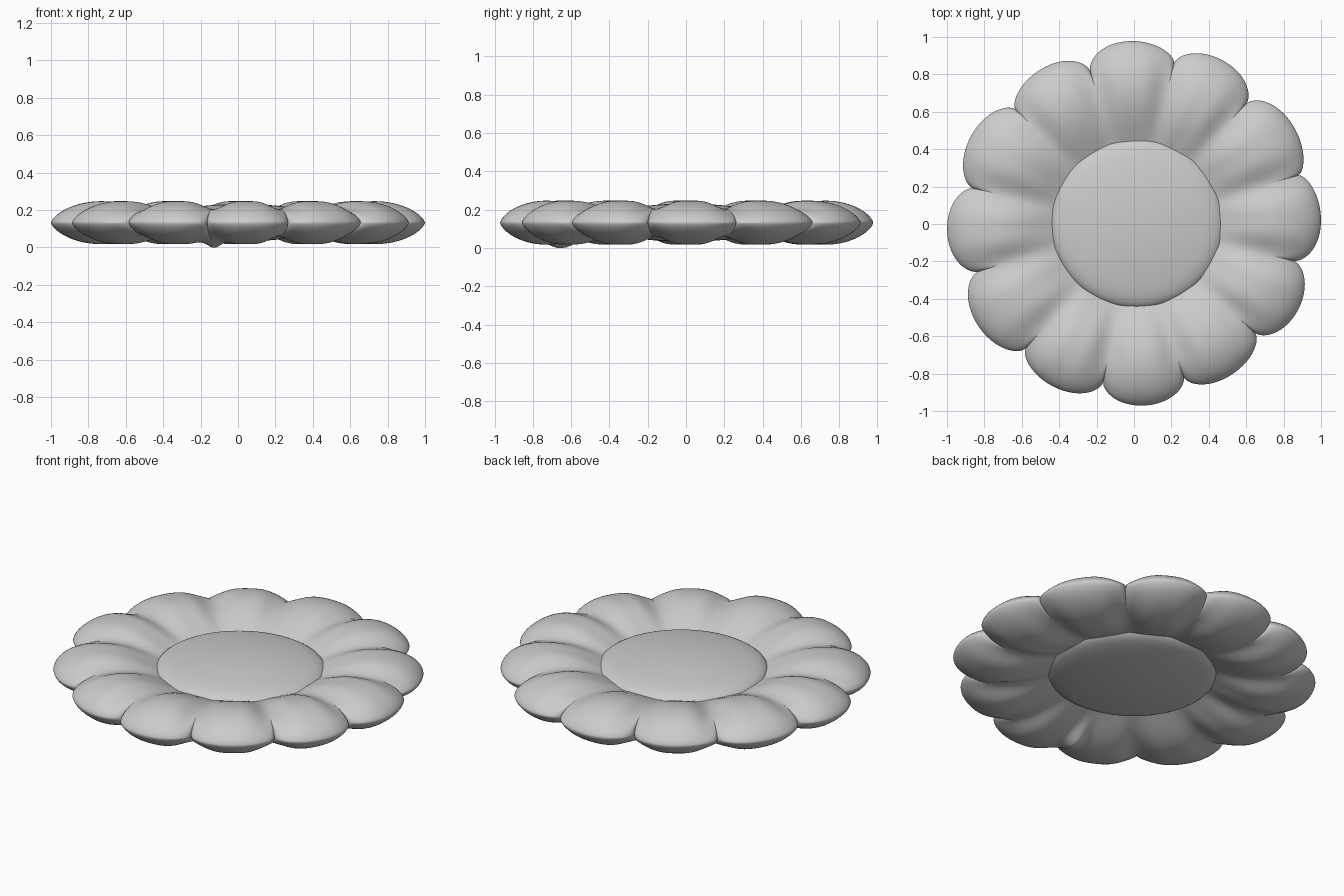
import bpy, bmesh, math

if "Cube" in bpy.data.objects:
    bpy.data.objects.remove(bpy.data.objects["Cube"])

MID = 0.132          # height of the seam plane
R_IN, R0 = 0.40, 0.73  # hidden inner radius, radius where the petals are fullest

# Seams between the twelve petals: direction in degrees, radius of the notch,
# and tip radius of the petal that follows the seam
SEAMS = [(-13, .875, 1.0), (16.5, .915, 1.0), (47, .88, .995), (76, .885, .978),
         (106, .85, .965), (136, .88, .99), (167.5, .88, 1.0), (197, .87, .995),
         (229, .88, .97), (259, .86, .972), (288, .86, .96), (318, .87, .99)]
PER_PETAL = 32


def revolve(name, rings):
    """Skin closed rings into one smooth surface; first and last rings are capped."""
    bm = bmesh.new()
    loops = [[bm.verts.new(p) for p in ring] for ring in rings]
    n = len(loops[0])
    for a, b in zip(loops, loops[1:]):
        for i in range(n):
            j = (i + 1) % n
            bm.faces.new((a[i], a[j], b[j], b[i]))
    bm.faces.new(loops[0])
    bm.faces.new(loops[-1])
    bmesh.ops.remove_doubles(bm, verts=bm.verts, dist=1e-5)
    bmesh.ops.recalc_face_normals(bm, faces=bm.faces)
    me = bpy.data.meshes.new(name)
    bm.to_mesh(me)
    bm.free()
    for p in me.polygons:
        p.use_smooth = True
    ob = bpy.data.objects.new(name, me)
    bpy.context.collection.objects.link(ob)


def spokes():
    """(angle, position across petal -1..1, outline radius) all the way round."""
    out = []
    for i, (a0, n0, tip) in enumerate(SEAMS):
        a1, n1, _ = SEAMS[(i + 1) % len(SEAMS)]
        a1 += 360 if a1 < a0 else 0
        for k in range(PER_PETAL):
            v = -math.cos(math.pi * k / PER_PETAL)     # denser near the seams
            f = (v + 1) / 2
            notch = n0 + (n1 - n0) * f
            rim = notch + (tip - notch) * max(0, 1 - abs(v) ** 2.1) ** 0.6
            out.append((a0 + (a1 - a0) * f, v, rim))
    return out


def petal_ring():
    """Puffy petals stitched together with soft grooves, closed at a sharp rim."""
    steps = []                                          # (zone fraction, half height, outer?)
    for i in range(14):
        f = i / 14
        steps.append((f, 0.010 + 0.105 * math.sin(f * math.pi / 2) ** 1.1, False))
    for i in range(17):
        q = math.sin(i / 16 * math.pi / 2)
        steps.append((q, 0.115 * max(0, 1 - q * q) ** 0.66, True))
    sp = spokes()

    def ring(step, side):
        f, h, outer = step
        pts = []
        for deg, v, rim in sp:
            r = R0 + (rim - R0) * f if outer else R_IN + (R0 - R_IN) * f
            groove = 0.38 if outer else 0.2 + 0.18 * f
            dip = (0.5 - 0.5 * math.cos(math.pi * v)) ** 2
            z = side * h * (1 - groove * dip)
            if side < 0:                                # sagging fold under one seam
                across = (deg - 259) / 4.5
                z -= 0.062 * math.exp(-across ** 2 - ((r - 0.66) / 0.12) ** 2)
            a = math.radians(deg)
            pts.append((r * math.cos(a), r * math.sin(a), max(0, MID + z)))
        return pts

    top = [ring(s, 1) for s in steps]
    bottom = [ring(s, -1) for s in reversed(steps[:-1])]
    revolve("petal_ring", top + bottom)


def centre_cushion():
    """Domed disc with a firm rounded edge, the same above and below."""
    prof = []
    for i in range(33):
        x = math.sin(max(i, 0.2) / 32 * math.pi / 2)
        prof.append((x, (0.045 + 0.055 * (1 - x * x)) * max(0, 1 - x ** 16) ** 0.5))
    prof += [(x, -h) for x, h in reversed(prof[:-1])]
    rings = []
    for x, z in prof:
        rings.append([(0.018 + 0.466 * x * math.cos(t), 0.003 + 0.454 * x * math.sin(t), MID + z)
                      for t in (2 * math.pi * k / 96 for k in range(96))])
    revolve("centre_cushion", rings)


petal_ring()
centre_cushion()
